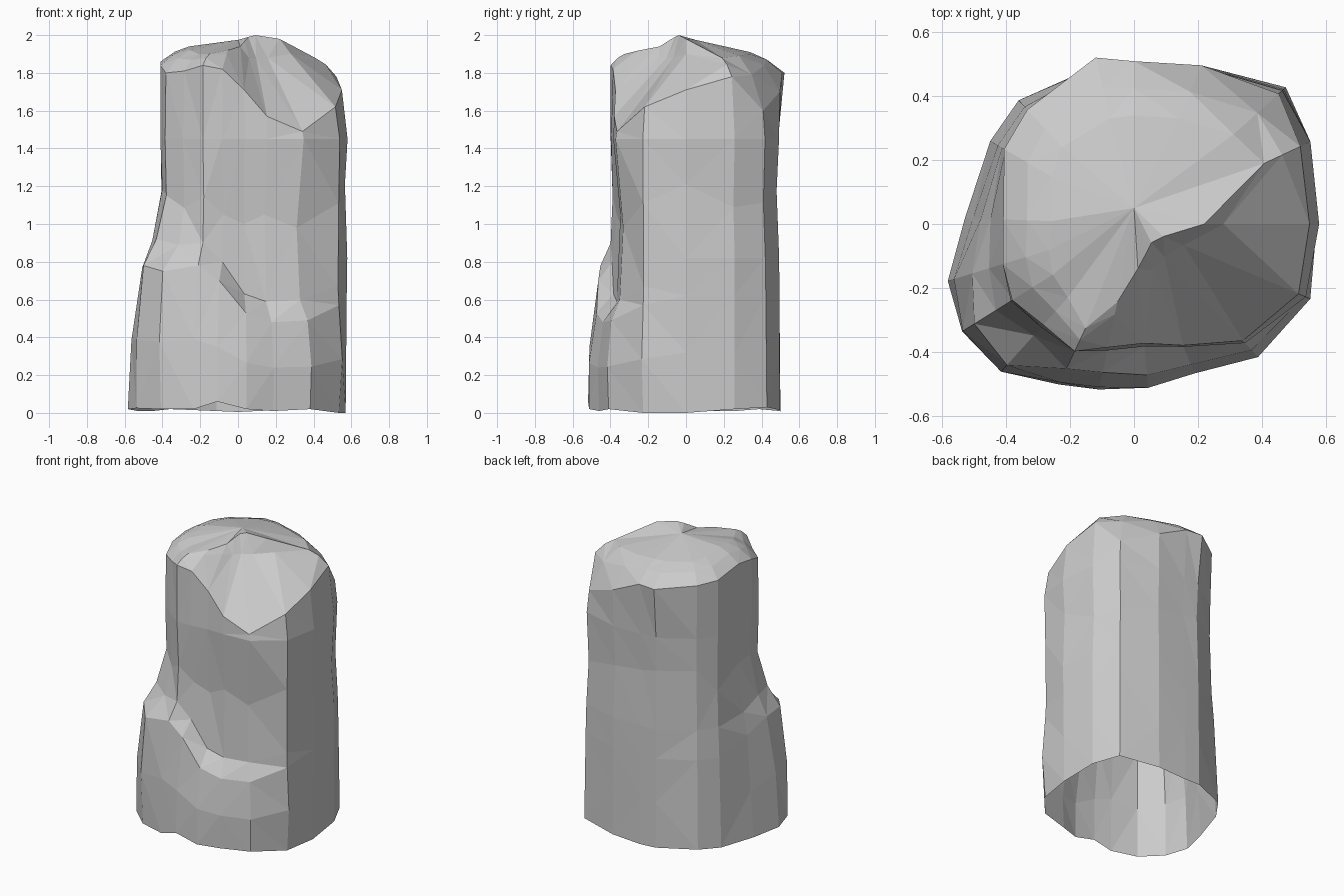
import bpy, bmesh, math, random
random.seed(4)
# polar stations in degrees, counter-clockwise from +x
angles = [0, 25, 42, 67, 90, 103, 133, 150, 178, 197, 212, 228, 245, 258, 275, 292, 313, 337]
N = len(angles)

# horizontal outlines of the wide foot, the upper column and the top rim
foot = [.57, .61, .64, .54, .50, .51, .53, .52, .53, .61, .635, .61, .555, .53, .515, .495, .56, .58]
column = [.58, .61, .625, .535, .49, .50, .48, .47, .41, .43, .455, .435, .44, .405, .385, .415, .51, .585]
rim_r = [.55, .575, .61, .54, .51, .535, .49, .47, .41, .43, .45, .425, .44, .395, .375, .41, .50, .56]
rim_z = [1.71, 1.78, 1.60, 1.70, 1.80, 1.80, 1.82, 1.83, 1.86, 1.84, 1.80, 1.81, 1.84, 1.82, 1.71, 1.57, 1.49, 1.62]
# raised plateau with a brow cutting across the front right
brow_r = [.22, .45, .42, .36, .34, .34, .33, .30, .26, .28, .30, .31, .36, .25, .14, .10, .08, .10]
brow_z = [1.98, 1.88, 1.89, 1.90, 1.91, 1.91, 1.91, 1.92, 1.94, 1.93, 1.92, 1.90, 1.90, 1.92, 1.94, 1.97, 1.99, 2.0]


def blend(a, b, t):
    return [p + (q - p) * t for p, q in zip(a, b)]


def ring(radii, heights, changes=None):
    """Pairs of radius and height, with local overrides per station."""
    if not isinstance(heights, list):
        heights = [heights] * N
    pts = list(zip(radii, heights))
    for i, rz in (changes or {}).items():
        pts[i] = rz
    return pts


# ledge on the left and the lower step across the front
ledge_outer = {8: (.48, .70), 9: (.53, .77), 10: (.59, .78), 11: (.595, .75), 12: (.50, .78), 13: (.475, .70),
               14: (.475, .53), 15: (.475, .48), 16: (.54, .49), 17: (.58, .57)}
ledge_inner = {8: (.45, .85), 9: (.475, .91), 10: (.51, .92), 11: (.47, .89), 12: (.44, .90), 13: (.40, .80),
               14: (.385, .63), 15: (.395, .59), 16: (.48, .60), 17: (.575, .67)}
# shallow recess in the front, and the hollow under the brow
recess = {13: (.375, 1.05), 14: (.35, 1.0), 15: (.375, 1.05), 16: (.455, .98)}
hollow = {0: (.28, 1.90), 2: (.52, 1.79), 3: (.45, 1.84), 13: (.29, 1.90), 14: (.20, 1.89),
          15: (.155, 1.88), 16: (.14, 1.88), 17: (.17, 1.88)}

outer = ring(blend(foot, column, .55), .62, ledge_outer)
lower = [((f + o[0]) / 2 + .02, o[1] * .5) if i > 8 else ((f + o[0]) / 2, .32)
         for i, (f, o) in enumerate(zip(foot, outer))]
foot_z = [0, .02, .03, .015, .005, .01, .02, .01, .01, .02, .025, .02, .02, .06, .02, .01, .02, 0]
rings = [
    ring(foot, foot_z),
    lower,
    outer,
    ring(blend(foot, column, .85), .82, ledge_inner),
    ring([r * random.uniform(.97, .995) for r in column],
         [1.15 + random.uniform(-.1, .1) for _ in range(N)], recess),
    ring(column, 1.45),
    ring(rim_r, rim_z),
    ring(blend(rim_r, brow_r, .5), blend(rim_z, brow_z, .65), hollow),
    ring(brow_r, brow_z),
]

# loft the rock wall, open underneath, and close the summit
bm = bmesh.new()
loops = []
for pts in rings:
    loops.append([bm.verts.new((r * math.cos(math.radians(a)), r * math.sin(math.radians(a)), z))
                  for a, (r, z) in zip(angles, pts)])
for a, b in zip(loops, loops[1:]):
    for i in range(N):
        j = (i + 1) % N
        bm.faces.new((a[i], a[j], b[j], b[i]))
summit = bm.verts.new((0, .05, 1.975))
for i in range(N):
    bm.faces.new((loops[-1][i], loops[-1][(i + 1) % N], summit))
bmesh.ops.triangulate(bm, faces=bm.faces[:])
mesh = bpy.data.meshes.new("rock_pillar")
bm.to_mesh(mesh)
bm.free()
rock = bpy.data.objects.new("rock_pillar", mesh)
bpy.context.collection.objects.link(rock)
